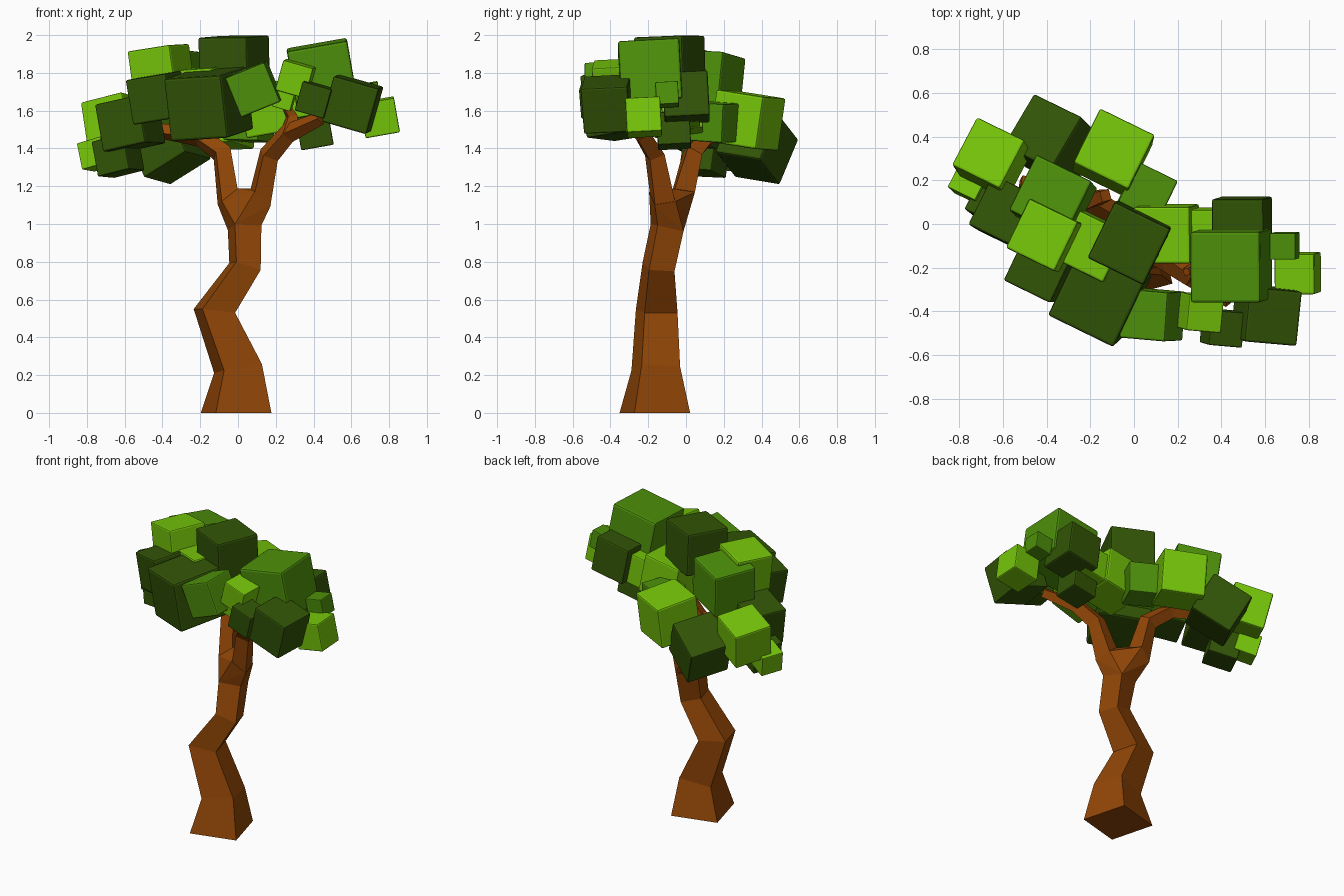
import bpy, bmesh
from math import radians
from mathutils import Matrix, Vector, Euler

if "Cube" in bpy.data.objects:
    bpy.data.objects.remove(bpy.data.objects["Cube"])


def material(name, rgb):
    m = bpy.data.materials.new(name)
    m.diffuse_color = (*rgb, 1)
    m.use_nodes = True
    m.node_tree.nodes["Principled BSDF"].inputs["Base Color"].default_value = m.diffuse_color
    return m


BARK = material("bark", (0.29, 0.062, 0.002))
GREEN = {"b": material("bright_leaf", (0.18, 0.56, 0.003)),
         "m": material("mid_leaf", (0.075, 0.28, 0.003)),
         "d": material("dark_leaf", (0.032, 0.09, 0.002))}
UP = Vector((0, 0, 1))


def finish(name, bm, mat):
    bmesh.ops.recalc_face_normals(bm, faces=bm.faces[:])
    me = bpy.data.meshes.new(name)
    bm.to_mesh(me)
    bm.free()
    me.materials.append(mat)
    ob = bpy.data.objects.new(name, me)
    bpy.context.collection.objects.link(ob)
    return ob


def ring(centre, side, direction):
    """Square section turned 15 degrees, facing along the direction."""
    turn = UP.rotation_difference(direction).to_matrix() @ Matrix.Rotation(radians(15), 3, 'Z')
    square = ((-1, -1), (1, -1), (1, 1), (-1, 1))
    return [Vector(centre) + turn @ Vector((a, b, 0)) * side / 2 for a, b in square]


def limb(name, path, sides, start=UP):
    """Square tube along a path; each section halves the bend there."""
    pts = [Vector(p) for p in path]
    steps = [(b - a).normalized() for a, b in zip(pts, pts[1:])]
    dirs = [start] + [a + b for a, b in zip(steps, steps[1:])] + [steps[-1]]
    bm = bmesh.new()
    rings = [[bm.verts.new(v) for v in ring(*s)] for s in zip(pts, sides, dirs)]
    for a, b in zip(rings, rings[1:]):
        for i in range(4):
            j = (i + 1) % 4
            bm.faces.new((a[i], a[j], b[j], b[i]))
    bm.faces.new(rings[0])
    bm.faces.new(rings[-1])
    finish(name, bm, BARK)
    return dirs[-1]


def leaf(name, tone, x, y, z, size, rot):
    bm = bmesh.new()
    bmesh.ops.create_cube(bm, size=size)
    ob = finish(name, bm, GREEN[tone])
    ob.location = x, y, z
    ob.rotation_euler = Euler([radians(a) for a in rot])
    bev = ob.modifiers.new("bevel", 'BEVEL')
    bev.width = size * 0.04
    bev.segments = 2


# Crooked, tapering trunk
top = (0.035, -0.1, 0.98)
top_dir = limb("trunk", [(-0.01, -0.165, 0), (0, -0.16, 0.235), (-0.125, -0.155, 0.54),
                         (0.037, -0.145, 0.775), top],
               [0.305, 0.21, 0.18, 0.14, 0.145])

# Fork: hull over the trunk top and both branch roots
right, left = (0.12, -0.125, 1.145), (-0.055, -0.02, 1.145)
lean_r, lean_l = Vector((0.8, 0, 1)), Vector((-0.8, 0, 1))
bm = bmesh.new()
for section in ((top, 0.145, top_dir), (right, 0.115, lean_r), (left, 0.11, lean_l)):
    for p in ring(*section):
        bm.verts.new(p)
bmesh.ops.convex_hull(bm, input=bm.verts[:])
finish("fork", bm, BARK)

# Branches and twigs
taper = [0.11, 0.085, 0.075, 0.05]
bend_r, bend_l = (0.265, -0.235, 1.48), (-0.2, 0.11, 1.46)
limb("right_branch", [right, (0.165, -0.165, 1.365), bend_r, (0.44, -0.35, 1.56)], taper, lean_r)
limb("left_branch", [left, (-0.085, 0.035, 1.375), bend_l, (-0.52, 0.19, 1.51)], taper, lean_l)
limb("right_twig", [bend_r, (0.285, -0.2, 1.57), (0.24, -0.22, 1.65)], taper[2:] + [0.03])
limb("left_twig", [bend_l, (-0.13, 0.13, 1.58)], taper[2:])

# Left leaves: tone, centre, size, extra droop; they droop outward from the crown
LEFT = [
    ("d", -0.37, 0.375, 1.415, 0.28, -22), ("b", -0.65, 0.3, 1.535, 0.25),
    ("b", -0.095, 0.325, 1.55, 0.28), ("b", -0.745, 0.19, 1.37, 0.145),
    ("d", -0.57, 0.045, 1.53, 0.255), ("d", -0.635, 0.1, 1.36, 0.19),
    ("m", -0.37, 0.115, 1.76, 0.285), ("b", -0.405, -0.055, 1.81, 0.25),
    ("d", -0.42, -0.2, 1.67, 0.24), ("d", -0.155, -0.325, 1.635, 0.335),
    ("d", -0.02, -0.085, 1.85, 0.285), ("b", -0.19, -0.1, 1.7, 0.25),
    ("m", 0.06, 0.145, 1.54, 0.205),
]
for i, (tone, x, y, z, size, *extra) in enumerate(LEFT, 1):
    leaf(f"left_leaf_{i}", tone, x, y, z, size, (-25 * y, 20 * x + sum(extra), -26))

# Right leaves: the front row tips down outward, the rest rise
RIGHT = [
    ("b", 0.15, -0.045, 1.61, 0.26), ("b", 0.34, -0.03, 1.62, 0.2),
    ("b", 0.305, -0.405, 1.77, 0.165), ("b", 0.245, -0.39, 1.66, 0.1),
    ("m", 0.085, -0.415, 1.715, 0.225), ("m", 0.445, -0.19, 1.79, 0.325),
    ("d", 0.495, 0, 1.67, 0.24), ("m", 0.69, -0.1, 1.685, 0.12),
    ("b", 0.75, -0.225, 1.565, 0.185), ("d", 0.605, -0.415, 1.635, 0.25),
    ("d", 0.405, -0.475, 1.66, 0.16), ("d", 0.405, -0.065, 1.495, 0.175),
]
for i, (tone, x, y, z, size) in enumerate(RIGHT, 1):
    front = y < -0.3
    tip = (16 if x > 0.2 else -22) if front else -10
    leaf(f"right_leaf_{i}", tone, x, y, z, size, (3, tip, -5 if front else 0))
